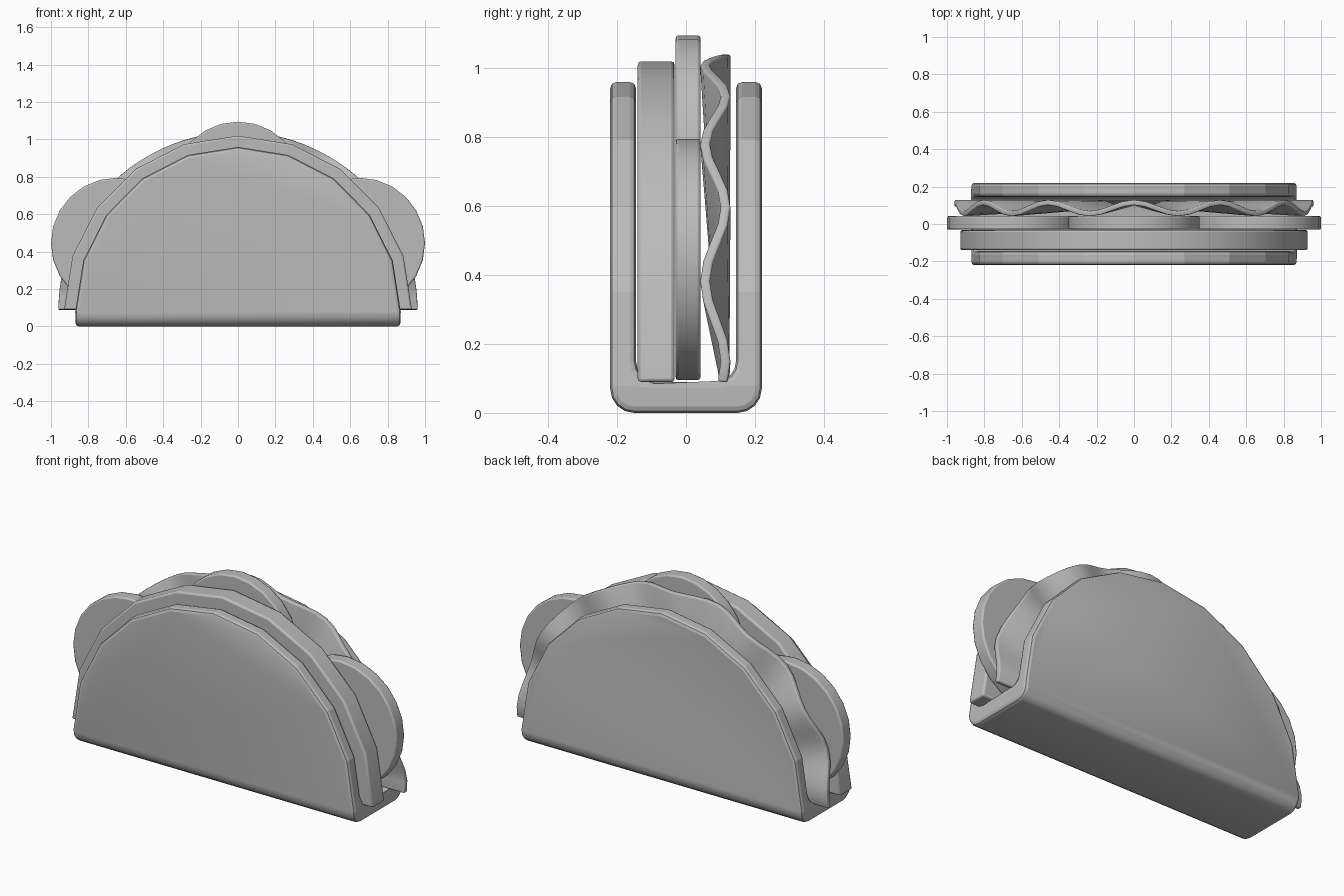
import bpy, bmesh
from math import sin, cos, pi, radians

cube = bpy.data.objects.get("Cube")
if cube:
    bpy.data.objects.remove(cube, do_unlink=True)

grey = bpy.data.materials.new("plain_grey")
grey.use_nodes = True
GREY = (0.5, 0.5, 0.5, 1)
grey.diffuse_color = GREY
grey.node_tree.nodes["Principled BSDF"].inputs["Base Color"].default_value = GREY


def make(name, bm):
    bmesh.ops.recalc_face_normals(bm, faces=bm.faces)
    mesh = bpy.data.meshes.new(name)
    bm.to_mesh(mesh)
    bm.free()
    mesh.materials.append(grey)
    ob = bpy.data.objects.new(name, mesh)
    bpy.context.collection.objects.link(ob)
    return ob


def prism(name, points, direction):
    """Extrude a closed outline along a direction."""
    bm = bmesh.new()
    face = bm.faces.new([bm.verts.new(p) for p in points])
    new = bmesh.ops.extrude_face_region(bm, geom=[face])["geom"]
    verts = [v for v in new if isinstance(v, bmesh.types.BMVert)]
    bmesh.ops.translate(bm, verts=verts, vec=direction)
    return make(name, bm)


def bevel(ob, width, segments=2):
    mod = ob.modifiers.new("Bevel", "BEVEL")
    mod.width, mod.segments = width, segments
    mod.limit_method, mod.angle_limit = "ANGLE", radians(40)


def smooth(ob):
    bpy.ops.object.select_all(action="DESELECT")
    ob.select_set(True)
    bpy.context.view_layer.objects.active = ob
    bpy.ops.object.shade_smooth_by_angle(angle=radians(35))


def arch(rx, rz, z, y, steps=10):
    return [(rx * cos(pi * i / steps), y, z + rz * sin(pi * i / steps))
            for i in range(steps + 1)]


def corner(y, z, r, steps=4):
    """Quarter circle from the side to the bottom, centred at y, z."""
    return [(y + r * cos(a), z - r * sin(a))
            for a in (pi / 2 * i / steps for i in range(steps + 1))]


# Folded shell: U section trimmed to an arch
outer = [(0.22, 1.1)] + corner(0.15, 0.07, 0.07)
inner = [(0.145, 1.1)] + corner(0.085, 0.15, 0.06)


def mirrored(side):
    return side + [(-y, z) for y, z in reversed(side)]


section = mirrored(outer) + mirrored(inner)[::-1]
shell = prism("folded_shell", [(-1, y, z) for y, z in section], (2, 0, 0))
outline = arch(0.87, 0.88, 0.08, -0.5) + [(-0.865, -0.5, -0.1), (0.865, -0.5, -0.1)]
cutter = prism("arch_cutter", outline, (0, 1, 0))
cutter.hide_render = True
cutter.hide_set(True)
trim = shell.modifiers.new("Trim", "BOOLEAN")
trim.operation, trim.object, trim.solver = "INTERSECT", cutter, "EXACT"
bevel(shell, 0.018)
smooth(shell)

# Thick half-round filling
patty = prism("filling_slab", arch(0.93, 0.93, 0.09, -0.14), (0, 0.107, 0))
bevel(patty, 0.01)
smooth(patty)

# Three round slices
for name, x, z in (("left_slice", 0.65, 0.445), ("middle_slice", 0, 0.745),
                   ("right_slice", -0.65, 0.445)):
    ring = [(x + 0.35 * cos(2 * pi * i / 24), -0.03, z + 0.35 * sin(2 * pi * i / 24))
            for i in range(24)]
    slice_ob = prism(name, ring, (0, 0.072, 0))
    bevel(slice_ob, 0.008)
    smooth(slice_ob)

# Ruffled leaf: a fan with a wavy rim
bm = bmesh.new()
centre = bm.verts.new((0, 0.112, 0.09))
rim = []
for x, y, z in arch(0.96, 0.95, 0.09, 0, 50):
    turn = pi / 2 * len(rim) - 12.5 * pi
    wave = cos(12.5 * (pi * len(rim) / 50 - pi / 2))
    rim.append(bm.verts.new((x, 0.085 + 0.03 * wave, z)))
for a, b in zip(rim, rim[1:]):
    bm.faces.new((centre, a, b))
leaf = make("ruffled_leaf", bm)
thick = leaf.modifiers.new("Thickness", "SOLIDIFY")
thick.thickness, thick.offset = 0.028, 0
bevel(leaf, 0.006)
smooth(leaf)
